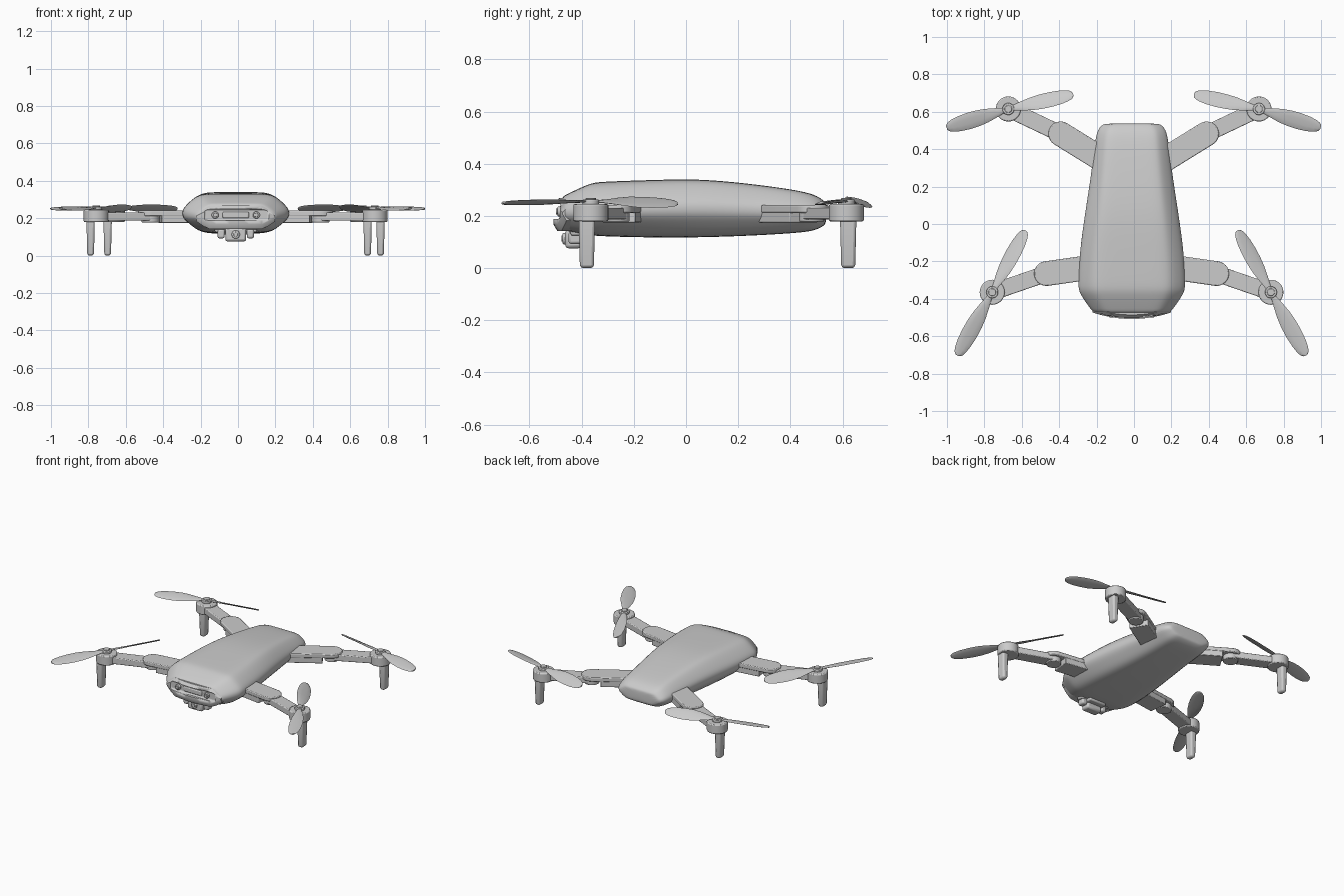
import bpy, bmesh
from math import sin, cos, pi, radians, atan2
from mathutils import Vector, Matrix

if "Cube" in bpy.data.objects:
    bpy.data.objects.remove(bpy.data.objects["Cube"])


def finish(name, bm, bevel=0, subsurf=0, angle=35):
    bmesh.ops.recalc_face_normals(bm, faces=bm.faces)
    me = bpy.data.meshes.new(name)
    bm.to_mesh(me)
    bm.free()
    ob = bpy.data.objects.new(name, me)
    bpy.context.collection.objects.link(ob)
    if bevel:
        m = ob.modifiers.new("bevel", 'BEVEL')
        m.width, m.segments, m.limit_method = bevel, 2, 'ANGLE'
        m.angle_limit = radians(40)
    if subsurf:
        m = ob.modifiers.new("subsurf", 'SUBSURF')
        m.levels = m.render_levels = subsurf
    bpy.ops.object.select_all(action='DESELECT')
    ob.select_set(True)
    bpy.context.view_layer.objects.active = ob
    bpy.ops.object.shade_smooth_by_angle(angle=radians(angle))
    return ob


def loft(name, rings, **kw):
    bm = bmesh.new()
    vs = [[bm.verts.new(p) for p in r] for r in rings]
    n = len(vs[0])
    for a, b in zip(vs, vs[1:]):
        for i in range(n):
            j = (i + 1) % n
            bm.faces.new((a[i], a[j], b[j], b[i]))
    bm.faces.new(vs[0])
    bm.faces.new(vs[-1])
    return finish(name, bm, **kw)


def prism(name, pts, z0, z1, **kw):
    return loft(name, [[(x, y, z) for x, y in pts] for z in (z0, z1)], **kw)


def box(name, c, size, bevel=0.006):
    x, y, z = c
    w, d, h = (v / 2 for v in size)
    return prism(name, [(x - w, y - d), (x + w, y - d), (x + w, y + d), (x - w, y + d)],
                 z - h, z + h, bevel=bevel)


def disc(name, c, r, depth, axis='Z', bevel=0.004, r2=None):
    bm = bmesh.new()
    mat = Matrix.Translation(c)
    if axis == 'Y':
        mat = mat @ Matrix.Rotation(pi / 2, 4, 'X')
    bmesh.ops.create_cone(bm, cap_ends=True, segments=32, radius1=r,
                          radius2=r2 or r, depth=depth, matrix=mat)
    return finish(name, bm, bevel=bevel)


def strip(a, b, r, round_end=True):
    """Outline of a bar from a to b, optionally rounded at b."""
    a, b = Vector(a), Vector(b)
    d = (b - a).normalized()
    n = Vector((-d.y, d.x))
    pts = [a + n * r, a - n * r]
    if round_end:
        pts += [b - n * r * cos(t) + d * r * sin(t) for t in [pi * i / 14 for i in range(15)]]
    else:
        pts += [b - n * r, b + n * r]
    return [tuple(p) for p in pts]


CX = -0.012

# Body shell: rounded octagonal sections (y, half width, top, bottom)
SECTION = [(0.3, 1), (0.6, 0.995), (0.73, 0.94), (0.87, 0.79), (0.985, 0.63), (1.005, 0.5),
           (0.985, 0.37), (0.86, 0.22), (0.73, 0.08), (0.58, 0.01), (0.3, 0)]
stations = [(-0.478, .200, .272, .152), (-0.465, .213, .279, .142), (-0.37, .281, .325, .126),
            (-0.33, .288, .331, .122), (-0.15, .279, .337, .117), (0.05, .251, .343, .117),
            (0.25, .219, .323, .124), (0.42, .199, .300, .134), (0.495, .187, .282, .143),
            (0.53, .162, .258, .163), (0.538, .135, .245, .175)]
rings = []
for y, w, zt, zb in stations:
    half = [(u * w, zb + v * (zt - zb)) for u, v in SECTION]
    rings.append([(CX + x, y, z) for x, z in half] + [(CX - x, y, z) for x, z in reversed(half)])
loft("body_shell", rings, subsurf=2)

# Curved front panel with a sensor slot cut into it
panel_rings = []
for i in range(13):
    x = -0.21 + 0.42 * i / 12
    k = (x / 0.21) ** 2
    e = max(0, abs(x) - 0.15) / 0.06
    zt, zb, yf = 0.268 - 0.03 * e, 0.142 + 0.04 * e, -0.508 + 0.035 * k
    panel_rings.append([(CX + x, -0.43, zt), (CX + x, yf + 0.022, zt), (CX + x, yf, zt - 0.025),
                        (CX + x, yf, zb + 0.025), (CX + x, yf + 0.015, zb), (CX + x, -0.43, zb)])
panel = loft("front_panel", panel_rings)
cutter = box("slot_cutter", (CX + 0.005, -0.505, 0.219), (0.35, 0.05, 0.06), bevel=0.01)
cutter.hide_render = True
cutter.hide_viewport = True
cut = panel.modifiers.new("slot", 'BOOLEAN')
cut.operation, cut.object, cut.solver = 'DIFFERENCE', cutter, 'EXACT'
for s, side in ((-1, "left"), (1, "right")):
    disc(f"sensor_{side}", (CX + s * 0.11, -0.483, 0.217), 0.019, 0.02, 'Y')
    disc(f"sensor_lens_{side}", (CX + s * 0.11, -0.493, 0.217), 0.011, 0.012, 'Y', 0.002)
box("sensor_bar", (CX, -0.478, 0.217), (0.14, 0.018, 0.034))

# Gimbal camera under the nose
box("camera_body", (CX, -0.432, 0.112), (0.112, 0.062, 0.072), 0.012)
disc("camera_lens_ring", (CX, -0.465, 0.113), 0.022, 0.016, 'Y')
disc("camera_lens", (CX, -0.473, 0.113), 0.012, 0.01, 'Y', 0.002)
box("gimbal_neck", (CX, -0.40, 0.132), (0.13, 0.07, 0.04), 0.008)
box("gimbal_yoke", (CX, -0.42, 0.139), (0.225, 0.045, 0.03), 0.008)
for s, side in ((-1, "left"), (1, "right")):
    box(f"gimbal_arm_{side}", (CX + s * 0.078, -0.425, 0.117), (0.038, 0.05, 0.05), 0.01)

# Propeller blade stations: fraction of length, half chord
BLADE = [(0.03, .012), (0.12, .018), (0.22, .027), (0.36, .038), (0.5, .044), (0.65, .045),
         (0.8, .041), (0.9, .034), (0.96, .026), (0.99, .016), (1, .008)]


def blade(name, hub, tip, pitch, place):
    hub, tip = Vector(hub), Vector(tip)
    d = tip - hub
    n = Vector((-d.y, d.x)).normalized()
    rings = []
    for t, hc in BLADE:
        p = radians(pitch) * min(1, 0.3 + 1.6 * t)
        c = hub + d * t
        ring = []
        for k in range(10):
            a = 2 * pi * k / 10
            u, v = hc * cos(a), 0.0045 * sin(a)
            q = c + n * (u * cos(p) - v * sin(p))
            ring.append(place(q.x, q.y) + (0.256 - 0.006 * t + u * sin(p) + v * cos(p),))
        rings.append(ring)
    loft(name, rings, angle=50)


# Arms: root, hinge, motor hub, blade tips, leg centre (right side, mirrored to left)
ARMS = {
    "front": dict(cx=-0.013, root=(0.18, -0.226), hinge=(0.455, -0.265), hub=(0.745, -0.365),
                  outer=(0.932, -0.703), inner=(0.567, -0.035), leg=(0.775, -0.38)),
    "rear": dict(cx=-0.002, root=(0.12, 0.315), hinge=(0.39, 0.482), hub=(0.67, 0.615),
                 outer=(1.0, 0.515), inner=(0.323, 0.693), leg=(0.695, 0.622)),
}
for end, A in ARMS.items():
    for s, side in ((-1, "left"), (1, "right")):
        tag = f"{end}_{side}"

        def place(x, y):
            return (s * x + A["cx"], y)

        def flat(pts):
            return [place(*p) for p in pts]

        root, hinge, hub = (Vector(A[k]) for k in ("root", "hinge", "hub"))
        mid = root.lerp(hinge, 0.82)
        prism(f"arm_mount_{tag}", flat(strip(root, mid, 0.064, False)), 0.175, 0.238, bevel=0.004)
        prism(f"hinge_cover_{tag}", flat(strip(root, hinge, 0.066)), 0.212, 0.241, bevel=0.005)
        disc(f"hinge_pin_{tag}", place(*hinge) + (0.2,), 0.048, 0.044)
        prism(f"arm_{tag}", flat(strip(hinge, hub, 0.044, False)), 0.187, 0.231, bevel=0.005)

        # Motor pod, hub and cap
        hx, hy = place(*hub)
        disc(f"motor_{tag}", (hx, hy, 0.212), 0.067, 0.066, bevel=0.006)
        disc(f"propeller_hub_{tag}", (hx, hy, 0.253), 0.032, 0.02)
        disc(f"propeller_cap_{tag}", (hx, hy, 0.264), 0.02, 0.01, bevel=0.003)

        # Tapered landing leg
        lx, ly = place(*A["leg"])
        rings = []
        for z, w, d in ((0, .015, .024), (0.012, .018, .027), (0.17, .022, .031), (0.2, .022, .031)):
            rings.append([(lx + i * w, ly + j * d, z) for i, j in ((-1, -1), (1, -1), (1, 1), (-1, 1))])
        loft(f"leg_{tag}", rings, bevel=0.01)

        # Propeller blades
        blade(f"outer_blade_{tag}", A["hub"], A["outer"], 13, place)
        blade(f"inner_blade_{tag}", A["hub"], A["inner"], 28, place)
